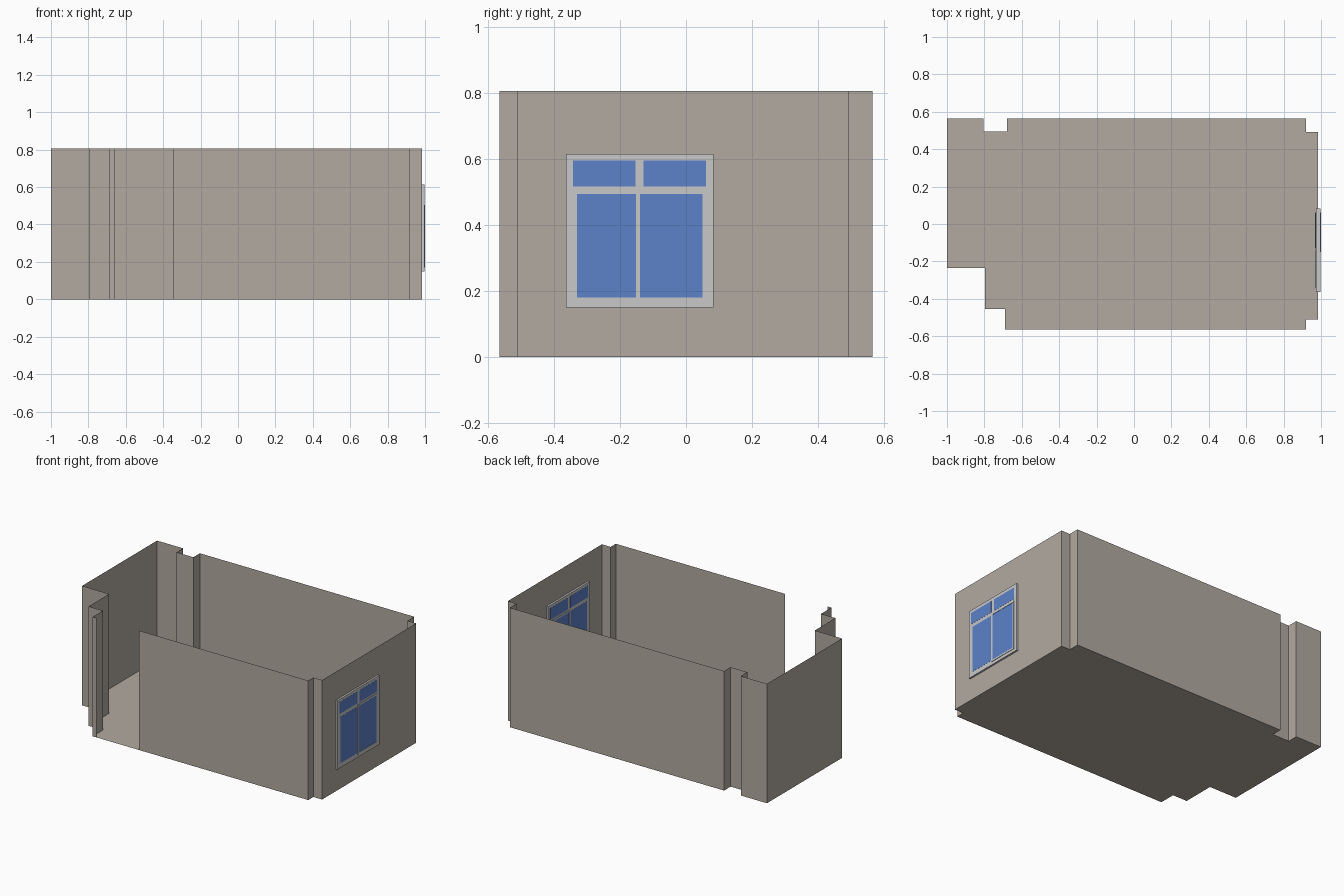
import bpy, bmesh

if "Cube" in bpy.data.objects:
    bpy.data.objects.remove(bpy.data.objects["Cube"])


def material(name, rgb):
    m = bpy.data.materials.new(name)
    m.diffuse_color = (*rgb, 1)
    m.use_nodes = True
    m.node_tree.nodes["Principled BSDF"].inputs["Base Color"].default_value = m.diffuse_color
    return m


PLASTER = material("warm grey plaster", (0.445, 0.402, 0.352))
FRAME = material("light grey frame", (0.578, 0.578, 0.578))
GLASS = material("blue glass", (0.107, 0.223, 0.591))

HEIGHT = 0.806


def finish(name, bm, mat):
    me = bpy.data.meshes.new(name)
    bm.to_mesh(me)
    bm.free()
    me.materials.append(mat)
    ob = bpy.data.objects.new(name, me)
    bpy.context.collection.objects.link(ob)
    return ob


def boxes(name, mat, parts):
    """One object from boxes given as (x0, x1, y0, y1, z0, z1)."""
    bm = bmesh.new()
    for x0, x1, y0, y1, z0, z1 in parts:
        vs = bmesh.ops.create_cube(bm, size=1)["verts"]
        bmesh.ops.scale(bm, verts=vs, vec=(x1 - x0, y1 - y0, z1 - z0))
        bmesh.ops.translate(bm, verts=vs, vec=((x0 + x1) / 2, (y0 + y1) / 2, (z0 + z1) / 2))
    return finish(name, bm, mat)


# Wall line, counter-clockwise from the right jamb of the doorway to the left jamb
plan = [(-0.345, -0.565), (0.92, -0.565), (0.92, -0.51), (0.985, -0.51),
        (0.985, 0.493), (0.92, 0.493), (0.92, 0.565), (-0.68, 0.565),
        (-0.68, 0.495), (-0.805, 0.495), (-0.805, 0.565), (-1, 0.565),
        (-1, -0.235), (-0.797, -0.235), (-0.797, -0.455), (-0.69, -0.455),
        (-0.69, -0.565), (-0.66, -0.565)]

# Floor
bm = bmesh.new()
bm.faces.new([bm.verts.new((x, y, 0)) for x, y in plan])
finish("floor", bm, PLASTER)

# Thin walls, open at the doorway
bm = bmesh.new()
low = [bm.verts.new((x, y, 0)) for x, y in plan]
high = [bm.verts.new((x, y, HEIGHT)) for x, y in plan]
for i in range(len(plan) - 1):
    bm.faces.new((low[i], low[i + 1], high[i + 1], high[i]))
finish("walls", bm, PLASTER)

# Window frame through the right wall
X0, X1 = 0.972, 0.997
boxes("window_frame", FRAME, [(X0, X1, -0.363, 0.083, 0.149, 0.615)])

# Fixed panes, nearly flush on both faces
panes = [(-0.343, -0.153, 0.516, 0.595), (-0.128, 0.06, 0.516, 0.595),
         (-0.33, -0.15, 0.18, 0.493)]
boxes("fixed_glass", GLASS, [(X0 - 0.0008, X1 + 0.0008, *p) for p in panes])

# Opening sash: four bars around a slightly recessed pane
S0, S1 = X0 - 0.003, 1.0
y0, y1, z0, z1, w = -0.151, 0.061, 0.169, 0.505, 0.011
boxes("sash_frame", FRAME, [
    (S0, S1, y0, y0 + w, z0, z1), (S0, S1, y1 - w, y1, z0, z1),
    (S0, S1, y0 + w, y1 - w, z0, z0 + w), (S0, S1, y0 + w, y1 - w, z1 - w, z1)])
boxes("sash_glass", GLASS, [(X0 - 0.0008, X1 + 0.0008, y0 + w, y1 - w, z0 + w, z1 - w)])
